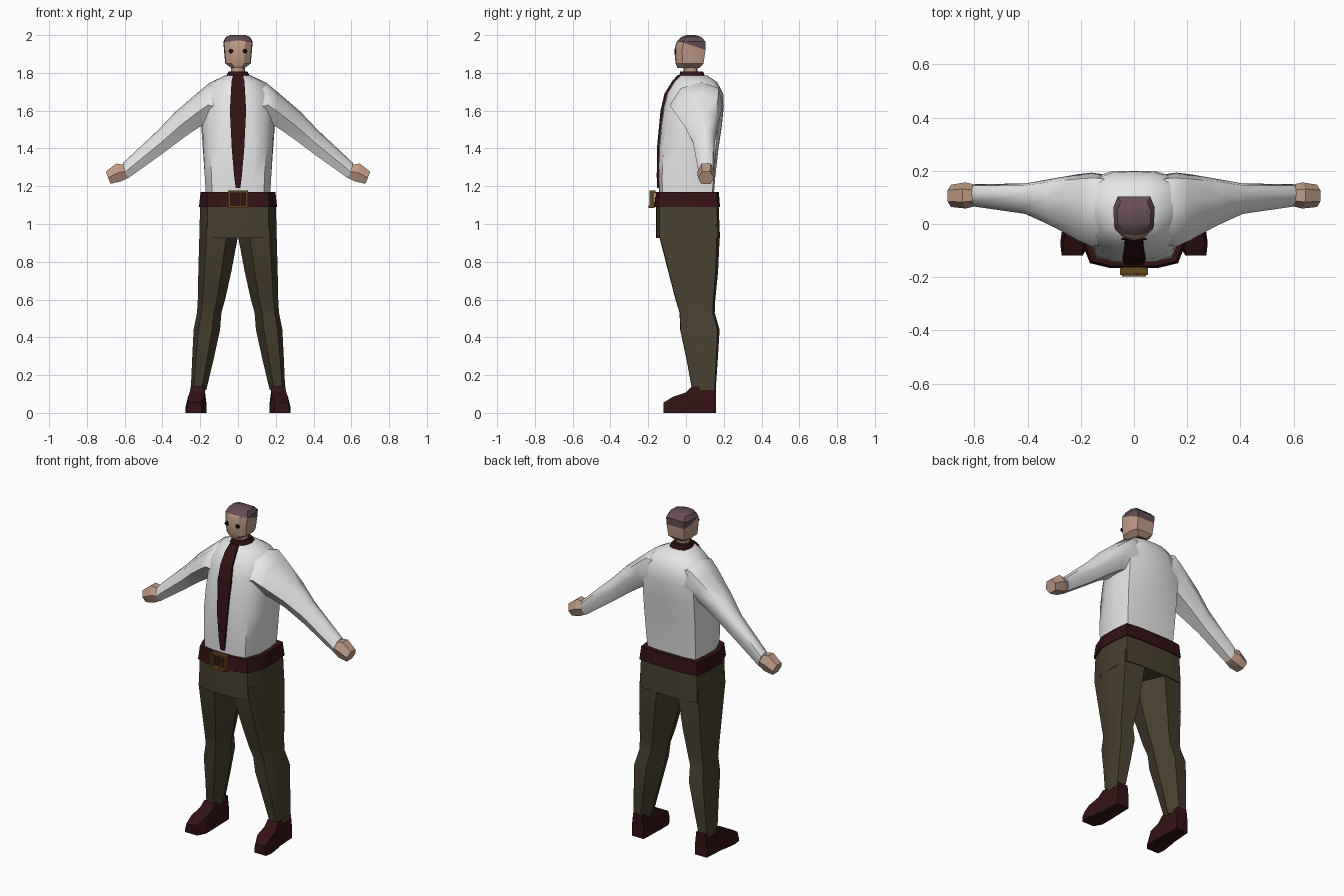
import bpy, bmesh, math
from mathutils import Vector

if "Cube" in bpy.data.objects:
    bpy.data.objects.remove(bpy.data.objects["Cube"])


def material(name, rgb):
    m = bpy.data.materials.new(name)
    m.diffuse_color = (*rgb, 1)
    m.use_nodes = True
    m.node_tree.nodes["Principled BSDF"].inputs["Base Color"].default_value = m.diffuse_color
    return m


SHIRT = material("white_cloth", (0.82, 0.82, 0.82))
OLIVE = material("olive_cloth", (0.066, 0.052, 0.029))
LEATHER = material("dark_red_brown", (0.034, 0.006, 0.007))
SKIN = material("skin", (0.52, 0.33, 0.24))
HAIR = material("hair_brown", (0.13, 0.075, 0.085))
BRASS = material("brass", (0.13, 0.065, 0.012))
BLACK = material("eye_black", (0.008, 0.004, 0.004))


def finish(name, bm, mats, angle=40, mirror=False):
    bmesh.ops.recalc_face_normals(bm, faces=bm.faces[:])
    me = bpy.data.meshes.new(name)
    bm.to_mesh(me)
    bm.free()
    for m in mats:
        me.materials.append(m)
    ob = bpy.data.objects.new(name, me)
    bpy.context.collection.objects.link(ob)
    bpy.ops.object.select_all(action='DESELECT')
    ob.select_set(True)
    bpy.context.view_layer.objects.active = ob
    if angle:
        bpy.ops.object.shade_smooth_by_angle(angle=math.radians(angle))
    if mirror:
        ob.modifiers.new("Mirror", 'MIRROR')
    return ob


def loft(rings):
    """Skin equal-length closed rings and cap both ends."""
    bm = bmesh.new()
    rows = [[bm.verts.new(p) for p in r] for r in rings]
    n = len(rows[0])
    for a, b in zip(rows, rows[1:]):
        for i in range(n):
            j = (i + 1) % n
            bm.faces.new((a[i], a[j], b[j], b[i]))
    bm.faces.new(rows[0])
    bm.faces.new(rows[-1])
    return bm


def whole(half):
    """Complete a half section whose ends lie on the middle line."""
    return half + [(-u, v) for u, v in half[-2:0:-1]]


def level(sec, z, hw, yf, yb):
    return [(u * hw, yf + v * (yb - yf), z) for u, v in sec]


BOXY = whole([(0, 0), (.45, .01), (.8, .06), (1, .36), (1, .7), (.94, .97), (.5, 1), (0, 1)])
ROUND = whole([(0, 0), (.35, .03), (.72, .18), (.93, .4), (1, .6), (.82, .9), (.4, .99), (0, 1)])


def blend(t):
    return [(a + (c - a) * t, b + (d - b) * t) for (a, b), (c, d) in zip(BOXY, ROUND)]


# Shirt body: boxy at the waist, rounded at the shoulders
finish("shirt_body", loft([level(blend(t), z, hw, yf, yb) for z, hw, yf, yb, t in (
    (1.12, .168, -.14, .145, 0), (1.25, .176, -.145, .155, 0), (1.40, .186, -.145, .172, .2),
    (1.52, .195, -.135, .19, .5), (1.62, .2, -.122, .2, .8), (1.69, .19, -.105, .197, 1),
    (1.75, .145, -.068, .165, 1), (1.785, .07, -.035, .115, 1))]), [SHIRT], 45)


def arm_ring(sec, xt, zt, xb, zb, y0, y1):
    return [(xb + a * (xt - xb), y0 + b * (y1 - y0), zb + a * (zt - zb)) for a, b in sec]


# Sleeves and hands
SLEEVE = [(1, .6), (.85, .2), (.45, 0), (0, .25), (0, .8), (.45, 1), (.85, .93)]
finish("sleeves", loft([arm_ring(SLEEVE, *r) for r in (
    (.06, 1.74, .08, 1.50, -.07, .18), (.145, 1.752, .17, 1.53, -.085, .193),
    (.21, 1.698, .21, 1.51, -.062, .187), (.33, 1.595, .29, 1.455, -.008, .17),
    (.42, 1.50, .40, 1.372, .038, .152), (.61, 1.322, .585, 1.24, .065, .15))]),
    [SHIRT], 55, True)
FIST = [(1, .75), (1, .25), (.5, 0), (0, .2), (0, .8), (.5, 1)]
finish("hands", loft([arm_ring(FIST, *r) for r in (
    (.59, 1.312, .575, 1.248, .07, .145), (.645, 1.32, .62, 1.225, .058, .156),
    (.70, 1.277, .675, 1.213, .064, .148))]), [SKIN], 25, True)

# Trousers: seat block and legs
finish("trouser_seat", loft([level(BOXY, z, hw, yf, yb) for z, hw, yf, yb in (
    (.925, .205, -.16, .18), (1.12, .2, -.16, .172))]), [OLIVE])
LEG = [(0, .5), (.3, .02), (.82, .03), (1, .36), (.97, .95), (.35, 1)]
finish("trouser_legs", loft([
    [(xi + u * (xo - xi), yf + v * (yb - yf), z) for u, v in LEG] for z, xi, xo, yf, yb in (
        (1.0, .002, .203, -.148, .176), (.925, .002, .205, -.146, .178), (.75, .035, .21, -.10, .17),
        (.6, .068, .213, -.06, .155), (.53, .088, .217, -.038, .152), (.44, .095, .235, -.035, .178),
        (.28, .13, .243, 0, .168), (.12, .168, .25, .03, .157))]), [OLIVE], 40, True)

# Shoes, from heel to toe
SHOE = [(-1, 0), (1, 0), (1, .4), (.78, 1), (-.78, 1), (-1, .4)]
finish("shoes", loft([[(x + u * hw, y, v * h) for u, v in SHOE] for y, x, hw, h in (
    (.16, .212, .04, .14), (.03, .214, .046, .14), (.0, .217, .05, .108),
    (-.07, .222, .055, .085), (-.118, .232, .04, .055))]), [LEATHER], 25, True)

# Belt
finish("belt", loft([level(BOXY, z, hw, yf, yb) for z, hw, yf, yb in (
    (1.09, .207, -.168, .18), (1.17, .198, -.16, .174))]), [LEATHER], 25)

# Buckle: four bars and a prong, tilted with the belt
bm = bmesh.new()
for x, z, sx, sz in ((-.046, 0, .014, .092), (.046, 0, .014, .092), (0, .039, .092, .014),
                     (0, -.039, .092, .014), (.012, 0, .006, .08)):
    made = bmesh.ops.create_cube(bm, size=1)["verts"]
    for v in made:
        v.co = (x + v.co.x * sx, -.18 + v.co.y * .024 + z * .15, 1.131 + z + v.co.z * sz)
finish("belt_buckle", bm, [BRASS], 0)

# Necktie follows the chest
finish("necktie", loft([
    [(-w, y, z), (w, y, z), (w, y + .03, z), (-w, y + .03, z)] for z, w, y in (
        (1.79, .026, -.043), (1.755, .034, -.074), (1.69, .038, -.114), (1.6, .043, -.135),
        (1.4, .033, -.154), (1.25, .02, -.155), (1.19, .012, -.152))]), [LEATHER])

# Collar and neck
finish("collar", loft([level(ROUND, z, hw, yf, yb) for z, hw, yf, yb in (
    (1.77, .066, -.04, .105), (1.785, .062, -.037, .1), (1.808, .05, -.03, .09))]), [LEATHER])
finish("neck", loft([level(ROUND, z, .038, -.012, .06) for z in (1.78, 1.85)]), [SKIN])

# Head, cut along a sloping hairline
HEAD = whole([(0, 0), (.5, .05), (.95, .25), (1, .72), (.78, 1), (0, 1)])
bm = loft([level(HEAD, z, hw, yf, yb) for z, hw, yf, yb in (
    (1.826, .035, -.045, .07), (1.85, .068, -.055, .093), (1.92, .074, -.062, .103),
    (1.965, .078, -.05, .104), (1.99, .064, -.025, .08), (2.0, .04, .005, .05))])
point, normal = Vector((0, -.05, 1.973)), Vector((0, .05, .15)).normalized()
bmesh.ops.bisect_plane(bm, geom=bm.verts[:] + bm.edges[:] + bm.faces[:],
                       plane_co=point, plane_no=normal)
for f in bm.faces:
    f.material_index = int((f.calc_center_median() - point).dot(normal) > 0)
finish("head", bm, [SKIN, HAIR], 28)

# Eyes: thin dark discs on the face
bm = bmesh.new()
made = bmesh.ops.create_cone(bm, cap_ends=True, segments=10, radius1=.012, radius2=.012, depth=.008)
for v in made["verts"]:
    x, y, z = v.co
    v.co = (.036 + x, -.056 + z, 1.915 + y)
finish("eyes", bm, [BLACK], 30, True)
